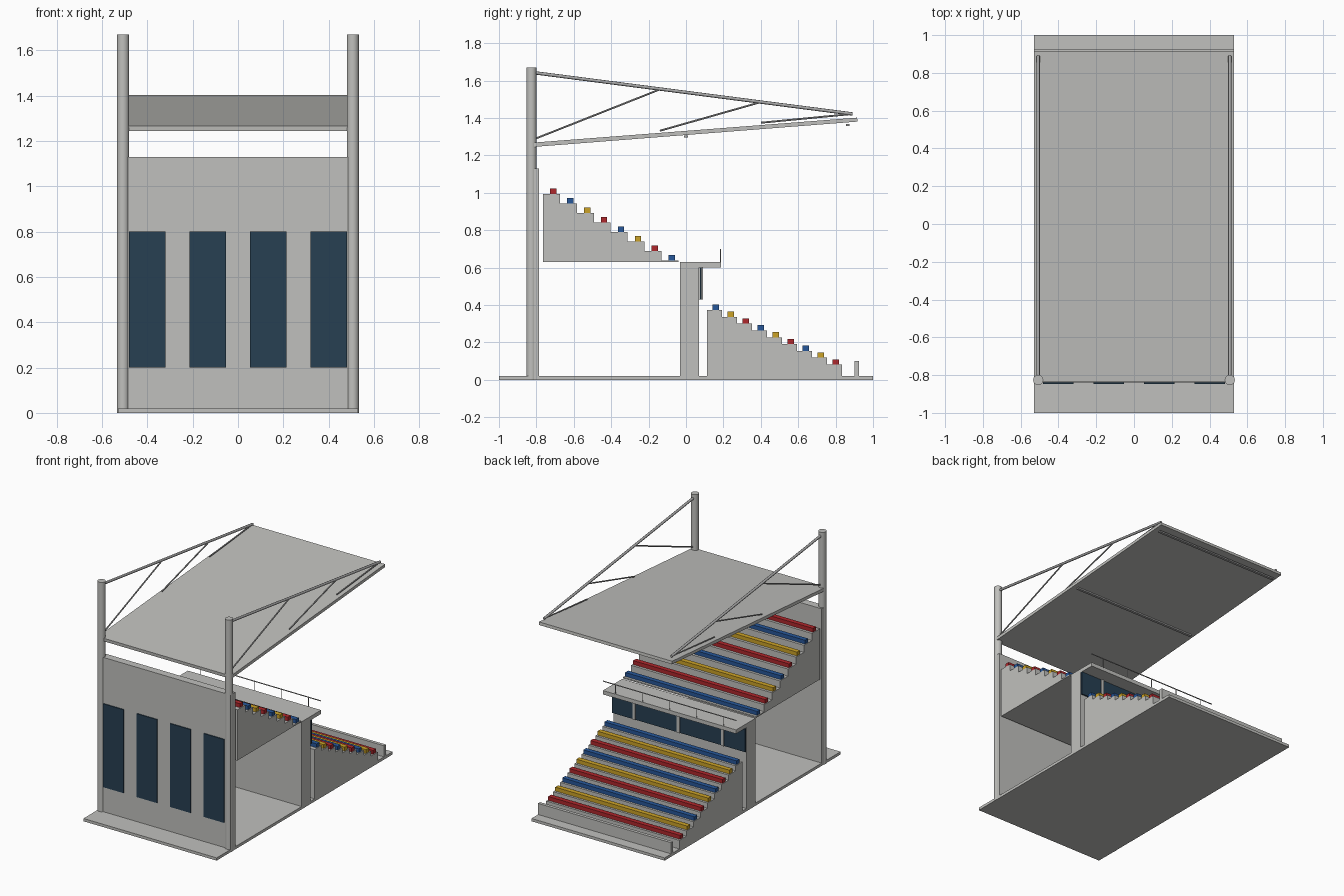
import bpy, math
from mathutils import Vector

if "Cube" in bpy.data.objects:
    bpy.data.objects.remove(bpy.data.objects["Cube"])


def mat(name, rgb):
    m = bpy.data.materials.new(name)
    m.diffuse_color = (*rgb, 1)
    m.use_nodes = True
    m.node_tree.nodes["Principled BSDF"].inputs["Base Color"].default_value = m.diffuse_color
    return m


concrete = mat("concrete", (0.53, 0.53, 0.51))
steel = mat("grey steel", (0.40, 0.40, 0.40))
glass = mat("dark blue glass", (0.02, 0.05, 0.085))
red = mat("red seat", (0.43, 0.02, 0.025))
blue = mat("blue seat", (0.02, 0.095, 0.32))
yellow = mat("yellow seat", (0.60, 0.36, 0.02))
W = 0.53  # half width of the stand


def make(name, verts, faces, m):
    me = bpy.data.meshes.new(name)
    me.from_pydata(verts, [], faces)
    me.materials.append(m)
    ob = bpy.data.objects.new(name, me)
    bpy.context.collection.objects.link(ob)
    return ob


def extrude(name, profile, x0, x1, m):
    """Side profile given counter-clockwise in (y, z), extruded along x."""
    n = len(profile)
    verts = [(x, y, z) for x in (x0, x1) for y, z in profile]
    faces = [tuple(reversed(range(n))), tuple(range(n, 2 * n))]
    faces += [(i, (i + 1) % n, n + (i + 1) % n, n + i) for i in range(n)]
    return make(name, verts, faces, m)


def box(name, x0, x1, y0, y1, z0, z1, m):
    return extrude(name, [(y0, z0), (y1, z0), (y1, z1), (y0, z1)], x0, x1, m)


def bar(name, a, b, r, m, sides=8):
    a, b = Vector(a), Vector(b)
    d = b - a
    bpy.ops.mesh.primitive_cylinder_add(vertices=sides, radius=r, depth=d.length,
                                        location=(a + b) / 2)
    ob = bpy.context.object
    ob.name = name
    ob.rotation_euler = d.to_track_quat('Z', 'Y').to_euler()
    ob.data.materials.append(m)
    bpy.ops.object.shade_smooth_by_angle(angle=math.radians(46))
    return ob


def tier(name, y0, step, rows, top, rise, bottom, seat_off, colours):
    """Stepped terrace descending towards +y, with one bench on each row."""
    prof = [(y0, bottom), (y0 + rows * step, bottom)]
    for i in reversed(range(rows)):
        z = top - i * rise
        prof += [(y0 + (i + 1) * step, z), (y0 + i * step, z)]
    extrude(name + "_terrace", prof, -W, W, concrete)
    for i in range(rows):
        y, z = y0 + i * step + seat_off, top - i * rise
        box(f"{name}_seat_row_{i + 1}", -0.525, 0.525, y - 0.017, y + 0.017,
            z - 0.002, z + 0.028, colours[i % 3])


# Ground slab, rear wall and its windows
box("base_slab", -W, W, -1, 1, 0, 0.02, concrete)
box("rear_wall", -W, W, -0.84, -0.785, 0.02, 1.13, concrete)
for i, x in enumerate((-0.4, -0.134, 0.134, 0.4)):
    box(f"rear_window_{i + 1}", x - 0.081, x + 0.081, -0.847, -0.839, 0.2, 0.8, glass)

# Seating tiers
tier("upper", -0.765, 0.0906, 8, 0.995, 0.0508, 0.63, 0.055, (red, blue, yellow))
tier("lower", 0.113, 0.08, 9, 0.374, 0.0365, 0.02, 0.047, (blue, yellow, red))

# Middle wall, walkway slab and glazed band
box("middle_wall", -W, W, -0.033, 0.07, 0.02, 0.63, concrete)
box("walkway_slab", -W, W, 0.065, 0.187, 0.602, 0.63, concrete)
box("box_glazing", -W, W, 0.074, 0.084, 0.43, 0.602, glass)
for i, x in enumerate((-0.353, 0, 0.353)):
    box(f"glazing_mullion_{i + 1}", x - 0.01, x + 0.01, 0.069, 0.091, 0.43, 0.602, concrete)

# Walkway railing
bar("railing_top", (-W, 0.185, 0.697), (W, 0.185, 0.697), 0.004, steel, 6)
for i in range(5):
    x = -0.43 + i * 0.215
    bar(f"railing_post_{i + 1}", (x, 0.185, 0.625), (x, 0.185, 0.697), 0.003, steel, 6)

# Pitch-side wall
box("front_barrier", -W, W, 0.902, 0.925, 0.02, 0.10, concrete)

# Sloping roof with purlins below
extrude("roof", [(-0.835, 1.244), (0.917, 1.381), (0.915, 1.402), (-0.837, 1.267)],
        -W, W, concrete)
for y, z in ((0.0, 1.302), (0.865, 1.362)):
    box("roof_purlin", -0.5, 0.5, y - 0.01, y + 0.01, z - 0.005, z + 0.005, steel)

# Columns and roof trusses on both sides
for side, s in (("left", -1), ("right", 1)):
    x = s * 0.507
    bar(side + "_column", (x, -0.826, 0.0), (x, -0.826, 1.67), 0.027, concrete, 16)
    bar(side + "_truss_chord", (x, -0.81, 1.642), (x, 0.89, 1.422), 0.009, steel)
    for i, (a, b) in enumerate((((-0.81, 1.288), (-0.14, 1.553)),
                                ((-0.14, 1.332), (0.41, 1.488)),
                                ((0.40, 1.375), (0.89, 1.422)))):
        bar(f"{side}_truss_brace_{i + 1}", (x, *a), (x, *b), 0.005, steel, 6)
